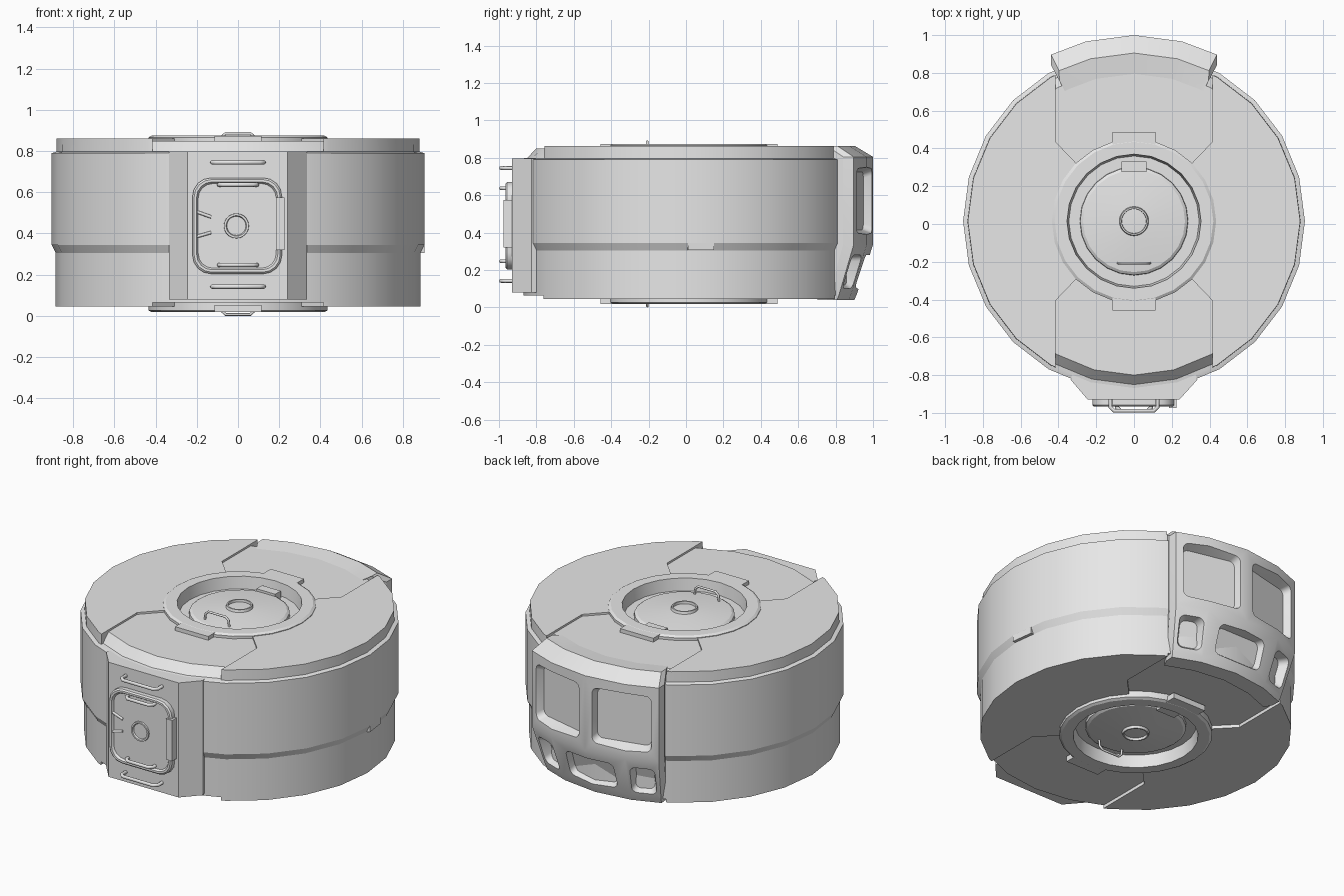
import bpy, bmesh, math
from mathutils import Matrix, Vector

if "Cube" in bpy.data.objects:
    bpy.data.objects.remove(bpy.data.objects["Cube"])

CY = 0.015      # y of the drum axis
ZSUM = 0.893    # z + mirrored z, for parts repeated on the underside

grey = bpy.data.materials.new("plain_grey")
grey.diffuse_color = (0.8, 0.8, 0.8, 1)
grey.use_nodes = True
grey.node_tree.nodes["Principled BSDF"].inputs["Base Color"].default_value = grey.diffuse_color


def finish(name, bm, angle=0.4):
    bmesh.ops.recalc_face_normals(bm, faces=bm.faces)
    me = bpy.data.meshes.new(name)
    bm.to_mesh(me)
    bm.free()
    ob = bpy.data.objects.new(name, me)
    bpy.context.collection.objects.link(ob)
    me.materials.append(grey)
    smooth(ob, angle)
    return ob


def activate(ob):
    bpy.ops.object.select_all(action='DESELECT')
    ob.select_set(True)
    bpy.context.view_layer.objects.active = ob


def smooth(ob, angle=0.4):
    activate(ob)
    bpy.ops.object.shade_smooth_by_angle(angle=angle)


def lathe(name, profile, sides=24, closed=True, flip=False):
    """Revolve (radius, z) points round the drum axis."""
    bm = bmesh.new()
    rings = []
    for r, z in profile:
        z = ZSUM - z if flip else z
        if r == 0:
            rings.append([bm.verts.new((0, CY, z))] * sides)
        else:
            rings.append([bm.verts.new((r * math.cos(a), CY + r * math.sin(a), z))
                          for a in (i * math.tau / sides for i in range(sides))])
    pairs = list(zip(rings, rings[1:])) + ([(rings[-1], rings[0])] if closed else [])
    for a, b in pairs:
        for i in range(sides):
            j = (i + 1) % sides
            bm.faces.new(list(dict.fromkeys([a[i], a[j], b[j], b[i]])))
    return finish(name, bm)


def loft(bm, loops):
    """Closed solid through equal-length point loops."""
    vs = [[bm.verts.new(p) for p in loop] for loop in loops]
    n = len(vs[0])
    for a, b in zip(vs, vs[1:]):
        for i in range(n):
            bm.faces.new([a[i], a[(i + 1) % n], b[(i + 1) % n], b[i]])
    bm.faces.new(vs[0][::-1])
    bm.faces.new(vs[-1])


def prism(name, pts, z0, z1):
    bm = bmesh.new()
    loft(bm, [[(x, y, z) for x, y in pts] for z in (z0, z1)])
    return finish(name, bm)


def box(name, lo, hi):
    return prism(name, [(lo[0], lo[1]), (hi[0], lo[1]), (hi[0], hi[1]), (lo[0], hi[1])], lo[2], hi[2])


def cut(ob, cutter):
    activate(ob)
    m = ob.modifiers.new("cut", 'BOOLEAN')
    m.operation, m.solver, m.object = 'DIFFERENCE', 'EXACT', cutter
    bpy.ops.object.modifier_apply(modifier=m.name)
    bpy.data.objects.remove(cutter)
    smooth(ob)


def rounded(hw, hh, r, seg=4):
    pts = []
    for k, (sx, sy) in enumerate([(1, 1), (-1, 1), (-1, -1), (1, -1)]):
        for i in range(seg + 1):
            a = (k + i / seg) * math.pi / 2
            pts.append((sx * (hw - r) + r * math.cos(a), sy * (hh - r) + r * math.sin(a)))
    return pts


def rod(name, pts, radius):
    cu = bpy.data.curves.new(name, 'CURVE')
    cu.dimensions = '3D'
    cu.bevel_depth, cu.bevel_resolution, cu.use_fill_caps = radius, 2, True
    sp = cu.splines.new('POLY')
    sp.points.add(len(pts) - 1)
    for p, co in zip(sp.points, pts):
        p.co = (*co, 1)
    ob = bpy.data.objects.new(name, cu)
    bpy.context.collection.objects.link(ob)
    cu.materials.append(grey)
    activate(ob)
    bpy.ops.object.convert(target='MESH')
    smooth(bpy.context.object, 0.9)


# Drum wall, with the narrower lower band
lathe("drum_body", [(.38, .065), (.885, .065), (.885, .305), (.905, .345),
                    (.905, .79), (.88, .798), (.38, .798)])

# Lid and base plates with front and back sectors cut away
lid = lathe("lid_plate", [(.38, .785), (.882, .785), (.88, .862), (.38, .862)])
base = lathe("base_plate", [(.38, .045), (.885, .045), (.885, .065), (.38, .065)])
sector = [(-.415, 1.2), (-.415, .42), (-.29, .29), (.29, .29), (.415, .42), (.415, 1.2)]
for ob, z0, z1 in ((lid, .74, .9), (base, 0, .1)):
    for s in (1, -1):
        cut(ob, prism("sector_cutter", [(x, CY + s * y) for x, y in sector], z0, z1))

# Sloped flap showing in the lid's cut sectors
lathe("lid_flap", [(.38, .79), (.873, .79), (.815, .85), (.38, .85)])

# Hubs on the top and the underside
for flip in (False, True):
    side = "bottom" if flip else "top"

    def z(v):
        return ZSUM - v if flip else v

    lathe(side + "_hub", [(0, .85), (.1, .848), (.27, .83), (.285, .82), (.287, .80), (.345, .80),
                          (.355, .875), (.42, .875), (.435, .866), (.435, .82)],
          closed=False, flip=flip)
    lathe(side + "_hub_button", [(.064, .84), (.066, .864), (.074, .864), (.08, .84)], flip=flip)
    for s in (1, -1):
        y0, y1 = sorted((CY + s * .40, CY + s * .473))
        box(side + "_hub_tab", (-.115, y0, min(z(.84), z(.874))), (.115, y1, max(z(.84), z(.874))))
    box(side + "_hub_catch", (-.065, .275, min(z(.80), z(.845))), (.065, .33, max(z(.80), z(.845))))
    rod(side + "_hub_handle", [(-.085, -.207, z(.82)), (-.08, -.207, z(.868)), (-.06, -.207, z(.886)),
                               (.06, -.207, z(.886)), (.08, -.207, z(.868)), (.085, -.207, z(.82))], .007)

# Back bumper: a curved armoured panel
bm = bmesh.new()
profile = [(.78, .04), (.885, .04), (.898, .07), (.985, .335), (.985, .805), (.89, .862), (.78, .85)]
loops = []
for deg, drop in ((-28, .05), (-26.5, 0), (-15, 0), (0, 0), (15, 0), (26.5, 0), (28, .05)):
    a = math.radians(deg)
    loops.append([((r - (drop if r > .8 else 0)) * math.sin(a),
                   CY + (r - (drop if r > .8 else 0)) * math.cos(a), h) for r, h in profile])
loft(bm, loops)
bumper = finish("back_bumper", bm)

# Recessed windows: two above, three below
bm = bmesh.new()
for deg, r, h, tilt, hw, hh in ((-13.3, .975, .57, 0, .19, .18), (13.3, .975, .57, 0, .19, .18),
                                (0, .935, .19, 18, .175, .10),
                                (-20.5, .935, .19, 18, .078, .10), (20.5, .935, .19, 18, .078, .10)):
    a, t = math.radians(deg), math.radians(tilt)
    out = Vector((math.sin(a), math.cos(a), 0))
    u = Vector((math.cos(a), -math.sin(a), 0))
    n = out * math.cos(t) - Vector((0, 0, math.sin(t)))
    v = Vector((0, 0, math.cos(t))) + out * math.sin(t)
    c = Vector((0, CY, h)) + out * r
    loft(bm, [[c + u * x + v * y + n * w for x, y in rounded(hw - d, hh - d, .035)]
              for w, d in ((-.055, .025), (.01, 0), (.06, 0))])
cut(bumper, finish("window_cutter", bm))

# Front block carrying the latch
prism("front_block", [(-.335, -.825), (-.245, -.93), (.24, -.93), (.335, -.825), (.30, -.70), (-.30, -.70)],
      .08, .797)

# Latch plate: raised rim, sunken face
LX, LZ = -.004, .437


def latch_loop(hw, hh, r, y):
    return [(LX + x, y, LZ + h) for x, h in rounded(hw, hh, r)]


bm = bmesh.new()
loft(bm, [latch_loop(.217, .233, .09, -.92), latch_loop(.217, .233, .09, -.957),
          latch_loop(.209, .225, .085, -.965), latch_loop(.197, .213, .075, -.965),
          latch_loop(.189, .205, .07, -.952)])
finish("latch_plate", bm)
box("latch_side_tab", (.185, -.975, .32), (.226, -.93, .575))

# Latch button ring
bm = bmesh.new()
ring = [[(-.008 + r * math.cos(i * math.tau / 20), y, .437 + r * math.sin(i * math.tau / 20))
         for i in range(20)] for r, y in ((.062, -.94), (.06, -.962), (.05, -.962), (.046, -.953))]
loft(bm, ring)
finish("latch_button", bm)

# Small pointer prongs at the latch's left edge
for z0, z1 in ((.505, .48), (.385, .405)):
    rod("latch_prong", [(-.20, -.953, z0), (-.13, -.953, z1)], .008)

# Four grab bars on the front
for h, w in ((.745, .125), (.637, .092), (.247, .092), (.142, .125)):
    rod("front_bar", [(-w, -.92, h), (-w, -.97, h), (-w + .02, -.989, h),
                      (w - .02, -.989, h), (w, -.97, h), (w, -.92, h)], .0105)

# Small block filling the step on the right side
slot = box("side_stop", (-.025, -.07, -.02), (.025, .07, .02))
rot = Matrix.Rotation(math.radians(7.5), 4, 'Z')
slot.matrix_world = Matrix.Translation((0, CY, .326)) @ rot @ Matrix.Translation((.872, -.052, 0))
